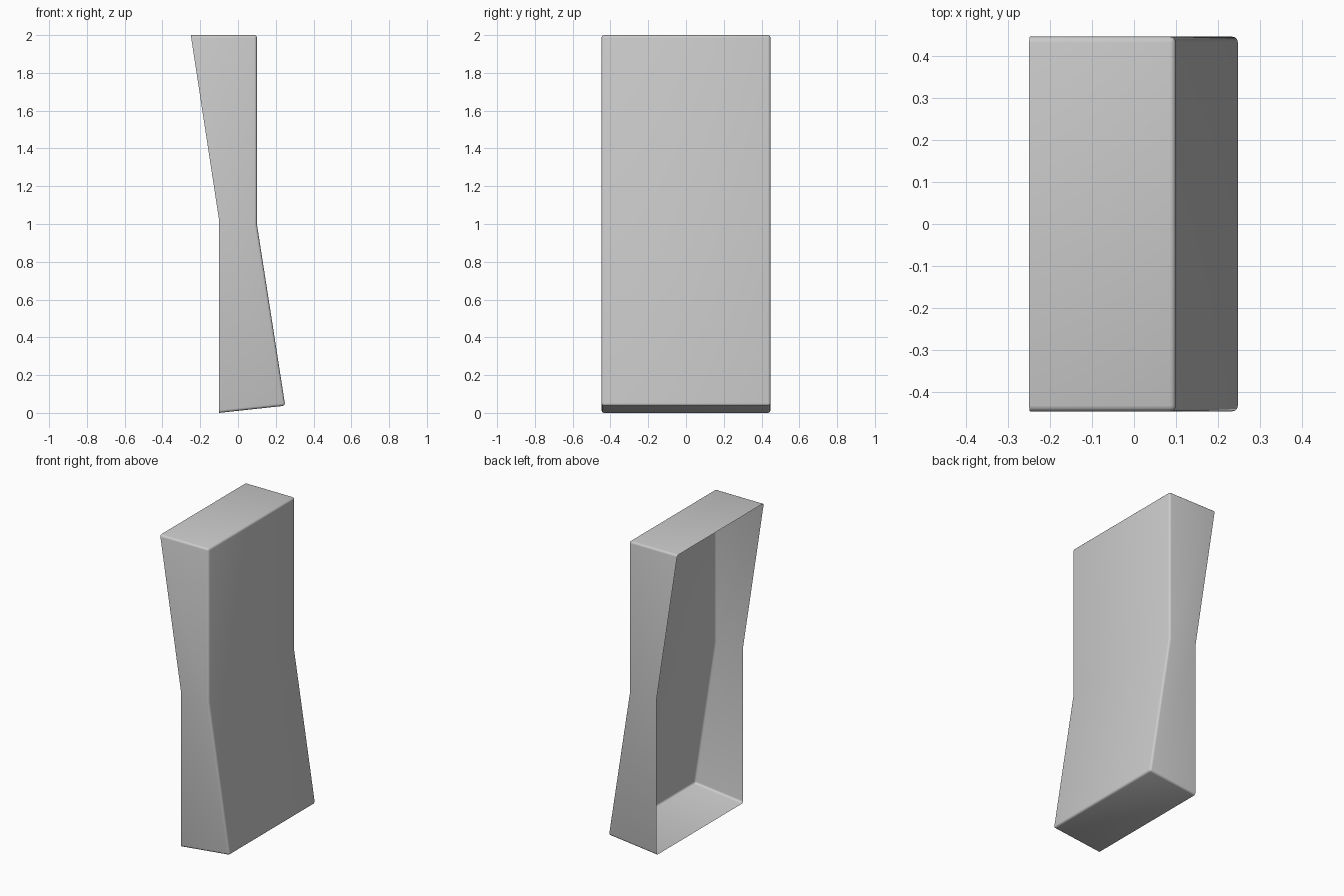
import bpy, bmesh
from math import radians

if "Cube" in bpy.data.objects:
    bpy.data.objects.remove(bpy.data.objects["Cube"])

HALF_WIDTH = 0.447
# Side outline (x, z): the closed run goes over the top, down the front panel and under
closed_run = [(-0.25, 2.0), (0.1, 2.0), (0.1, 1.0), (0.25, 0.038), (-0.1, 0.0)]
waist = (-0.1, 1.02)

bm = bmesh.new()


def side_loop(y):
    run = [bm.verts.new((x, y, z)) for x, z in closed_run]
    return run, bm.verts.new((waist[0], y, waist[1]))


# Two side walls, each split at the waist
near, near_waist = side_loop(-HALF_WIDTH)
far, far_waist = side_loop(HALF_WIDTH)
for run, mid in ((near, near_waist), (far, far_waist)):
    bm.faces.new((run[0], run[1], run[2], mid))
    bm.faces.new((mid, run[2], run[3], run[4]))

# Top, two front panels and bottom; the -x side stays open
for i in range(len(closed_run) - 1):
    bm.faces.new((near[i], near[i + 1], far[i + 1], far[i]))
bmesh.ops.recalc_face_normals(bm, faces=bm.faces[:])
if sum(f.normal.z for f in bm.faces if f.calc_center_median().z > 1.99) < 0:
    bmesh.ops.reverse_faces(bm, faces=bm.faces[:])

# Softly rounded shell edges
edges = [e for e in bm.edges
         if len(e.link_faces) == 2 and e.calc_face_angle() > radians(30)]
bmesh.ops.bevel(bm, geom=edges, offset=0.014, segments=3, profile=0.5,
                affect='EDGES', clamp_overlap=True)

mesh = bpy.data.meshes.new("open_shell")
bm.to_mesh(mesh)
bm.free()
shell = bpy.data.objects.new("open_shell", mesh)
bpy.context.collection.objects.link(shell)
bpy.context.view_layer.objects.active = shell
shell.select_set(True)
bpy.ops.object.shade_smooth_by_angle(angle=radians(40))
